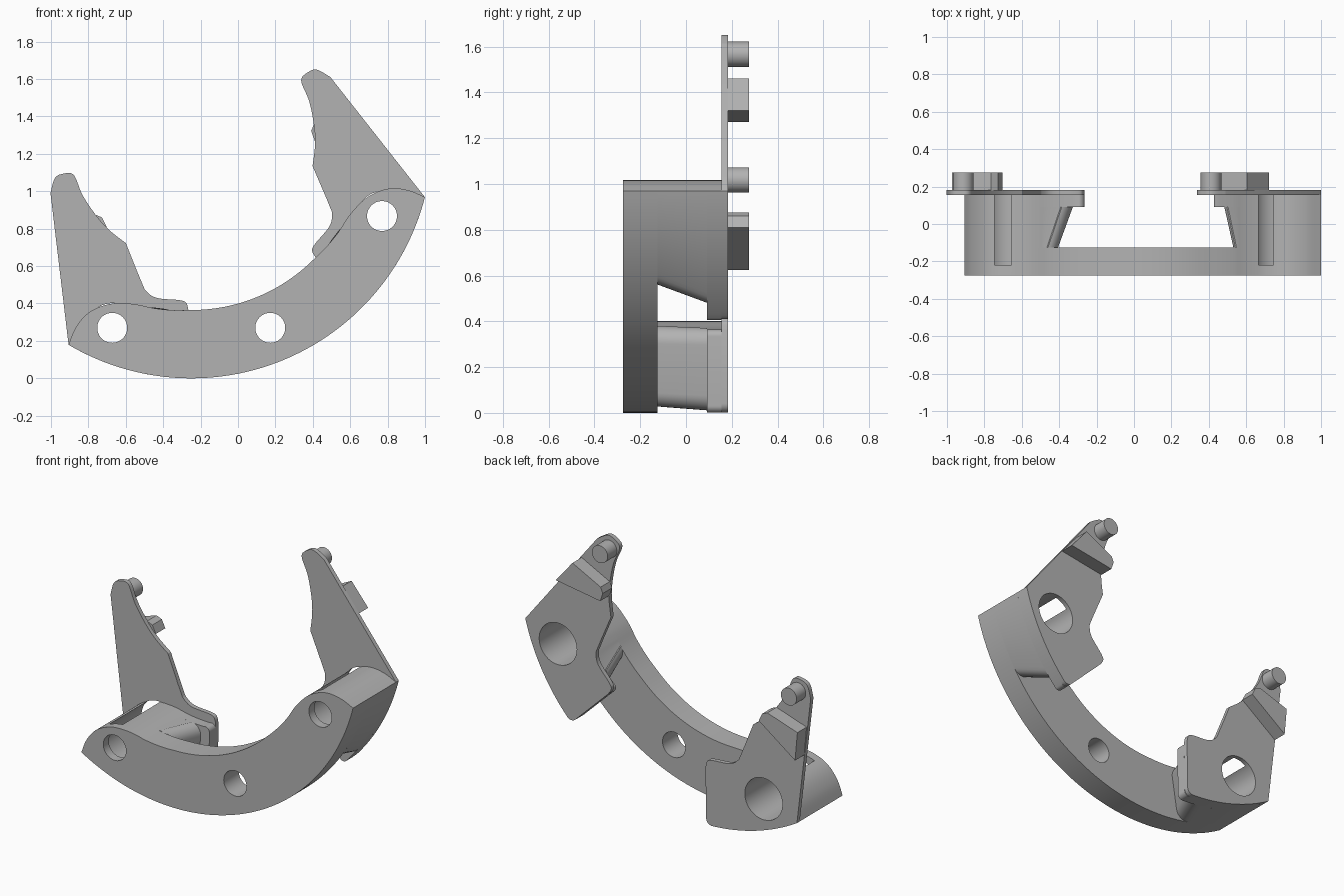
import bpy, bmesh, math
from mathutils import Vector

cube = bpy.data.objects.get("Cube")
if cube:
    bpy.data.objects.remove(cube, do_unlink=True)

OUTER, INNER = 1.29, 0.925            # arc radii
CENTRE = (-0.25, 1.29)                # arc centre in world x, z
TILT = math.radians(22.5)             # the symmetric bracket leans to one side
END = 53.06                           # half angle of the bracket

grey = bpy.data.materials.new("satin grey")
grey.use_nodes = True
grey.diffuse_color = (0.45, 0.45, 0.45, 1)
grey.node_tree.nodes["Principled BSDF"].inputs["Base Color"].default_value = grey.diffuse_color


def polar(r, deg, c=(0, 0)):
    """Point at an angle measured from straight down."""
    a = math.radians(deg)
    return (c[0] + r * math.sin(a), c[1] - r * math.cos(a))


def arc(r, a, b, n, c=(0, 0)):
    return [polar(r, a + (b - a) * i / n, c) for i in range(n + 1)]


def spline(pts, n=5):
    """Smooth curve through the points."""
    p = [Vector(q) for q in [pts[0]] + pts + [pts[-1]]]
    out = []
    for a, b, c, d in zip(p, p[1:], p[2:], p[3:]):
        for i in range(n):
            t = i / n
            v = 0.5 * (2 * b + (c - a) * t + (2 * a - 5 * b + 4 * c - d) * t * t
                       + (3 * b - a - 3 * c + d) * t ** 3)
            out.append((v.x, v.y))
    return out + [pts[-1]]


def flip(ring):
    return [(-x, z) for x, z in ring]


def loft(name, sections):
    """Solid through (y, ring) sections, leaned and moved into place."""
    bm = bmesh.new()
    rings = []
    for y, ring in sections:
        row = []
        for x, z in ring:
            wx = x * math.cos(TILT) - z * math.sin(TILT)
            wz = x * math.sin(TILT) + z * math.cos(TILT)
            row.append(bm.verts.new((wx + CENTRE[0], y, wz + CENTRE[1])))
        rings.append(row)
    for a, b in zip(rings, rings[1:]):
        for i in range(len(a)):
            j = (i + 1) % len(a)
            bm.faces.new((a[i], a[j], b[j], b[i]))
    bm.faces.new(rings[0])
    bm.faces.new(rings[-1])
    bmesh.ops.recalc_face_normals(bm, faces=bm.faces)
    mesh = bpy.data.meshes.new(name)
    bm.to_mesh(mesh)
    bm.free()
    mesh.materials.append(grey)
    ob = bpy.data.objects.new(name, mesh)
    bpy.context.collection.objects.link(ob)
    return ob


def activate(ob):
    bpy.ops.object.select_all(action='DESELECT')
    ob.select_set(True)
    bpy.context.view_layer.objects.active = ob


def drill(ob, cutters):
    activate(ob)
    for cutter in cutters:
        mod = ob.modifiers.new("bore", 'BOOLEAN')
        mod.operation = 'DIFFERENCE'
        mod.solver = 'EXACT'
        mod.object = cutter
        bpy.ops.object.modifier_apply(modifier=mod.name)


def inner_radius(deg):
    return INNER + 0.013 * min(1, max(0, (abs(deg) - 22) / 14))


def inner_edge(a, b, n):
    return [polar(inner_radius(d), d) for d in (a + (b - a) * i / n for i in range(n + 1))]


# Rounded shoulder around each end hole
shoulder = spline([(0.586, -0.733), (0.641, -0.699), (0.732, -0.661), (0.822, -0.652),
                   (0.897, -0.668), (0.971, -0.713), polar(OUTER, END)])


def outer_corner(cut, rho):
    """Outer arc from the end down to a rounded radial cut."""
    mid = cut + math.degrees(math.asin(rho / (OUTER - rho)))
    return (arc(OUTER, END, mid, 24)
            + arc(rho, mid, cut - 90, 8, polar(OUTER - rho, mid))[1:])


def pad_ring(cut, rho):
    """End pad section with both cut corners rounded."""
    base = inner_radius(cut)
    mid = cut + math.degrees(math.asin(rho / (base + rho)))
    return (outer_corner(cut, rho)
            + arc(rho, cut - 90, mid - 180, 8, polar(base + rho, mid))
            + inner_edge(mid + 0.3, 38, 6) + shoulder[:-1])


# Wing plate outline: inner lobe, waist, tip, then straight outer edge
CUT = 23.4
wing_ring = (outer_corner(CUT, 0.04)
             + spline([(0.369, -0.852), (0.364, -0.809), (0.393, -0.781), (0.497, -0.726),
                       (0.536, -0.673), (0.542, -0.617), (0.54, -0.391)])
             + spline([(0.54, -0.391), (0.596, -0.291), (0.631, -0.19), (0.656, -0.062),
                       (0.658, 0.053), (0.709, 0.081), (0.759, 0.075), (0.81, 0.011)])[1:])
key_ring = [(0.908, -0.344), (0.854, -0.17), (0.633, -0.187), (0.605, -0.215), (0.602, -0.271)]

# Hole cutters: plain in the middle, stepped at both ends
cutters = []
for name, deg, big in (("middle", 0, 0.08), ("left", 45, 0.132), ("right", -45, 0.132)):
    c = polar(1.104, deg)
    small_ring, big_ring = arc(0.08, 0, 352.5, 47, c), arc(big, 0, 352.5, 47, c)
    steps = [(-0.4, small_ring), (-0.22, small_ring), (-0.22, big_ring), (0.4, big_ring)]
    if big == 0.08:
        steps = [steps[0], steps[-1]]
    cutter = loft(name + "_hole_cutter", steps)
    cutter.hide_render = True
    cutters.append(cutter)

parts = []

# Curved front plate
front_ring = (arc(OUTER, END, -END, 72) + flip(shoulder)[::-1][1:-1]
              + inner_edge(-38, 38, 48) + shoulder[1:-1])
front = loft("front_plate", [(-0.275, front_ring), (-0.125, front_ring)])
drill(front, cutters)
parts.append(front)

# Mirrored end pads, wings and locating pegs
for side, bore, mirror in (("left", cutters[1], list), ("right", cutters[2], flip)):
    block = loft(side + "_pad_block", [(-0.125, mirror(pad_ring(31.5, 0.07))),
                                       (0.092, mirror(pad_ring(26.9, 0.07)))])
    rim = mirror(pad_ring(CUT, 0.03))
    flange = loft(side + "_pad_flange", [(0.092, rim), (0.155, rim)])
    outline = mirror(wing_ring)
    wing = loft(side + "_wing_plate", [(0.155, outline), (0.183, outline)])
    for ob in (block, flange, wing):
        drill(ob, [bore])
    key = mirror(key_ring)
    peg = mirror(arc(0.055, 0, 348.75, 31, (0.717, 0.002)))
    parts += [block, flange, wing,
              loft(side + "_wing_key", [(0.18, key), (0.275, key)]),
              loft(side + "_wing_peg", [(0.18, peg), (0.275, peg)])]

for cutter in cutters:
    bpy.data.objects.remove(cutter, do_unlink=True)

for ob in parts:
    activate(ob)
    bpy.ops.object.shade_smooth_by_angle(angle=math.radians(30))
